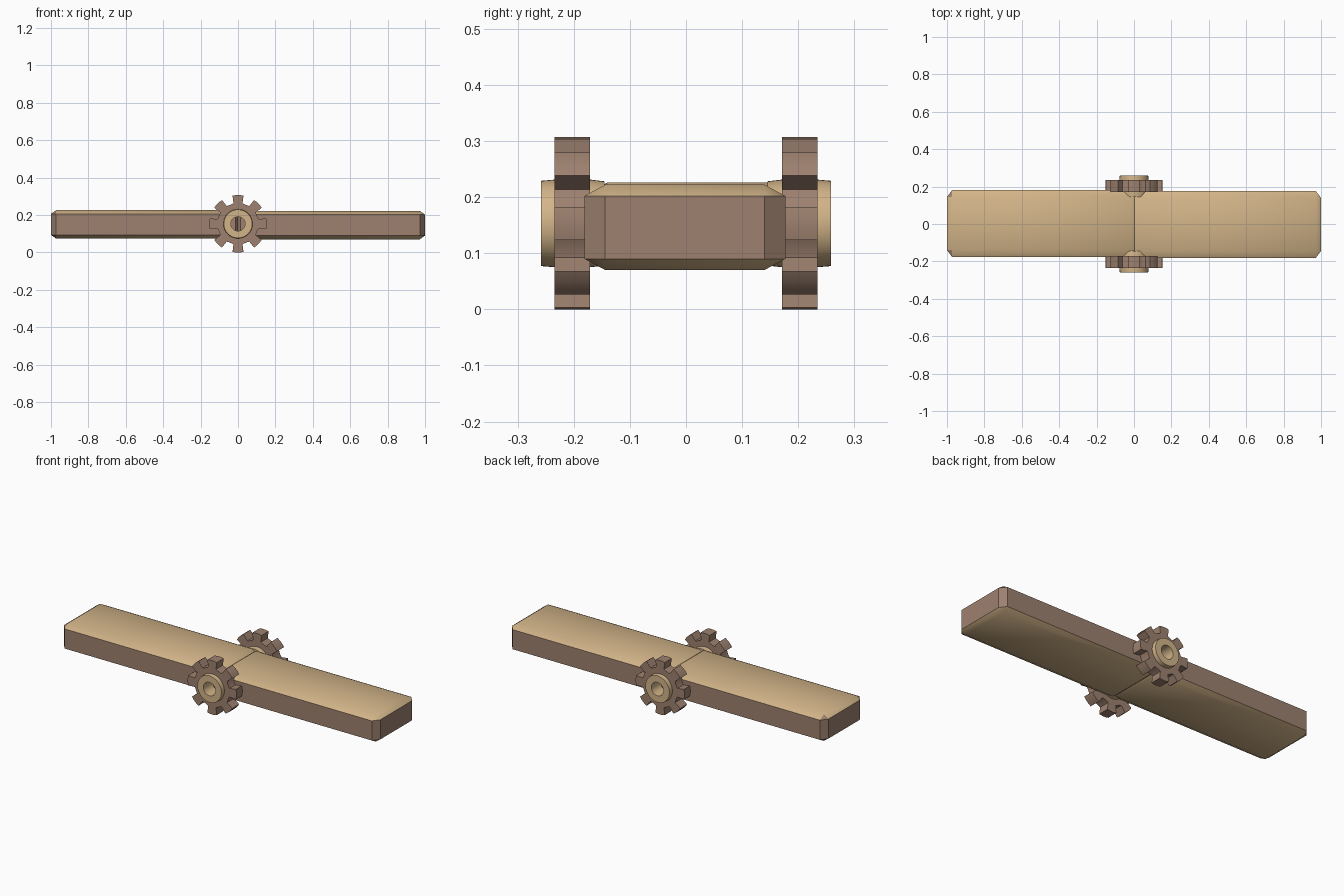
import bpy, bmesh
from math import sin, cos, radians
from itertools import product

cube = bpy.data.objects.get("Cube")
if cube:
    bpy.data.objects.remove(cube)

AXLE_Z = 0.153


def material(name, rgb):
    mat = bpy.data.materials.new(name)
    mat.use_nodes = True
    mat.diffuse_color = (*rgb, 1)
    mat.node_tree.nodes["Principled BSDF"].inputs["Base Color"].default_value = (*rgb, 1)
    return mat


tan = material("tan", (0.65, 0.46, 0.25))
brown = material("brown", (0.34, 0.22, 0.16))


def finish(bm, name, mats, angle):
    bmesh.ops.recalc_face_normals(bm, faces=bm.faces)
    mesh = bpy.data.meshes.new(name)
    bm.to_mesh(mesh)
    bm.free()
    for mat in mats:
        mesh.materials.append(mat)
    obj = bpy.data.objects.new(name, mesh)
    bpy.context.collection.objects.link(obj)
    bpy.ops.object.select_all(action='DESELECT')
    obj.select_set(True)
    bpy.context.view_layer.objects.active = obj
    bpy.ops.object.shade_smooth_by_angle(angle=radians(angle))
    return obj


def bar(name, x0, x1, shift):
    """Box with every edge chamfered; tan above and below, brown around."""
    bm = bmesh.new()
    half = ((x1 - x0) / 2, 0.179, 0.076)
    inset = (0.028, 0.037, 0.02)
    centre = ((x0 + x1) / 2, shift, 0.148 + shift)
    for signs in product((-1, 1), repeat=3):
        for axis in range(3):
            bm.verts.new([centre[i] + signs[i] * (half[i] - (0 if i == axis else inset[i]))
                          for i in range(3)])
    bmesh.ops.convex_hull(bm, input=bm.verts)
    bmesh.ops.dissolve_limit(bm, angle_limit=0.02, verts=bm.verts, edges=bm.edges)
    bm.normal_update()
    for face in bm.faces:
        corner = len(face.verts) == 3 and x0 < -0.5
        face.material_index = 1 if abs(face.normal.z) < 0.2 or corner else 0
    return finish(bm, name, (tan, brown), 33)


def looped_ring(name, loops, mat):
    """Closed ring of (radius, angle, y) loops around the axle."""
    bm = bmesh.new()
    rows = [[bm.verts.new((r * sin(radians(a)), y, AXLE_Z + r * cos(radians(a))))
             for r, a, y in loop] for loop in loops]
    for j, row in enumerate(rows):
        after = rows[(j + 1) % len(rows)]
        for i in range(len(row)):
            k = (i + 1) % len(row)
            bm.faces.new((row[i], row[k], after[k], after[i]))
    return finish(bm, name, (mat,), 30)


# Two bars that meet in a shallow groove
bar("left_bar", -0.014, 1.0, -0.002)
bar("right_bar", -1.0, 0.014, 0.002)

# Toothed wheel outline
tooth = [(0.153, -11), (0.154, -4), (0.154, 4), (0.153, 11),
         (0.113, 12.5), (0.11, 18), (0.11, 27), (0.113, 32.5)]
outline = [(r, a + 45 * n) for n in range(8) for r, a in tooth]

# Hub cross-section as (radius, y)
hub = [(0.038, 0.145), (0.075, 0.145), (0.078, 0.17),
       (0.078, 0.235), (0.076, 0.258), (0.038, 0.258)]

for side, label in ((-1, "front"), (1, "back")):
    outer = [[(r, a, side * y) for r, a in outline] for y in (0.171, 0.234)]
    inner = [[(0.065, a, side * y) for r, a in outline] for y in (0.234, 0.171)]
    looped_ring(label + "_toothed_wheel", outer + inner, brown)
    looped_ring(label + "_hub",
                [[(r, a * 7.5, side * y) for a in range(48)] for r, y in hub], tan)
